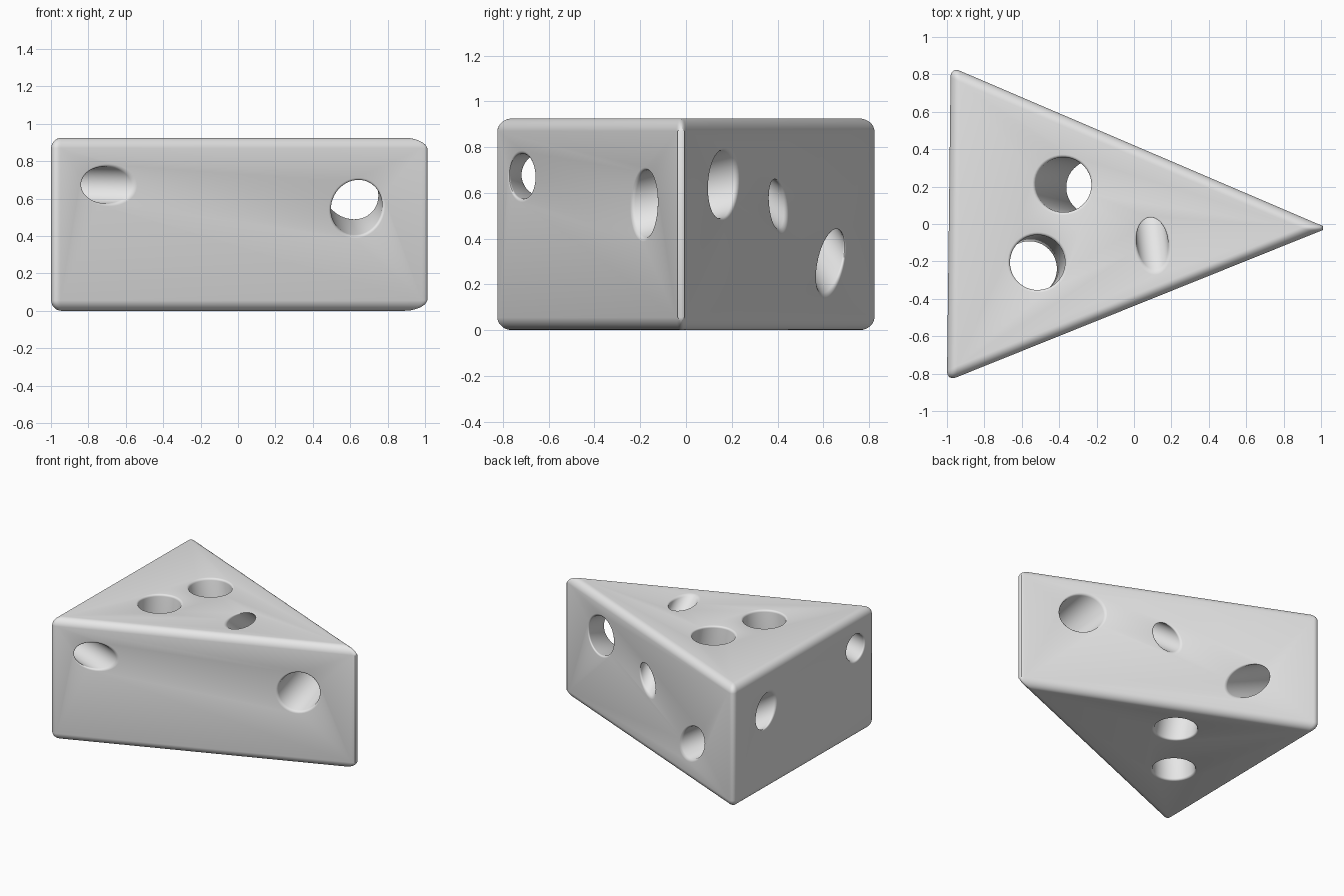
import bpy, bmesh, math
from mathutils import Vector

if "Cube" in bpy.data.objects:
    bpy.data.objects.remove(bpy.data.objects["Cube"])

HEIGHT = 0.925

# material
mat = bpy.data.materials.new("light_grey")
mat.diffuse_color = (0.8, 0.8, 0.8, 1)
mat.use_nodes = True
mat.node_tree.nodes["Principled BSDF"].inputs["Base Color"].default_value = mat.diffuse_color


def make_object(name, bm):
    bmesh.ops.recalc_face_normals(bm, faces=bm.faces)
    me = bpy.data.meshes.new(name)
    bm.to_mesh(me)
    bm.free()
    ob = bpy.data.objects.new(name, me)
    bpy.context.collection.objects.link(ob)
    return ob


# triangular wedge with rounded edges
bm = bmesh.new()
corners = [(-1.0, -0.84), (1.035, -0.022), (-0.98, 0.84)]
base = bm.faces.new([bm.verts.new((x, y, 0)) for x, y in corners])
top = bmesh.ops.extrude_face_region(bm, geom=[base])["geom"]
bmesh.ops.translate(bm, vec=(0, 0, HEIGHT),
                    verts=[v for v in top if isinstance(v, bmesh.types.BMVert)])
bmesh.ops.recalc_face_normals(bm, faces=bm.faces)
bmesh.ops.bevel(bm, geom=bm.edges[:], offset=0.055, offset_type='OFFSET',
                segments=8, profile=0.5, affect='EDGES', clamp_overlap=True)
wedge = make_object("cheese_wedge", bm)
wedge.data.materials.append(mat)

# round tunnels: entry point, exit point, radius
tunnels = [
    ((-0.38, 0.21, HEIGHT), (-0.21, 0.195, 0), 0.147),        # top to bottom
    ((-0.515, -0.205, HEIGHT), (-0.56, -0.24, 0), 0.147),     # top to bottom
    ((0.10, -0.115, HEIGHT), (0.04, 0.395, 0.55), 0.084),     # top to back
    ((0.635, -0.18, 0.55), (0.60, 0.16, 0.64), 0.142),        # front to back
    ((-0.695, -0.715, 0.672), (-1.0, -0.61, 0.68), 0.098),    # front to left
    ((-0.51, 0.625, 0.305), (-0.99, 0.44, 0.61), 0.108),      # back to left
]
bm = bmesh.new()
for a, b, r in tunnels:
    a, b = Vector(a), Vector(b)
    axis = b - a
    rot = axis.to_track_quat('Z', 'Y').to_matrix().to_4x4()
    rot.translation = (a + b) / 2
    bmesh.ops.create_cone(bm, cap_ends=True, segments=48, radius1=r, radius2=r,
                          depth=axis.length + 0.6, matrix=rot)
cutter = make_object("tunnel_cutter", bm)
cutter.hide_render = True

# cut the tunnels, then soften their rims
cut = wedge.modifiers.new("tunnels", 'BOOLEAN')
cut.operation = 'DIFFERENCE'
cut.solver = 'EXACT'
cut.object = cutter
rim = wedge.modifiers.new("rims", 'BEVEL')
rim.width = 0.015
rim.segments = 4
rim.limit_method = 'ANGLE'
rim.angle_limit = math.radians(30)
rim.use_clamp_overlap = False

# bake the result and smooth it
bpy.context.view_layer.update()
deps = bpy.context.evaluated_depsgraph_get()
baked = bpy.data.meshes.new_from_object(wedge.evaluated_get(deps))
wedge.modifiers.clear()
wedge.data = baked
bpy.data.objects.remove(cutter)
baked.materials.clear()
baked.materials.append(mat)
for p in baked.polygons:
    p.material_index = 0

bpy.ops.object.select_all(action='DESELECT')
wedge.select_set(True)
bpy.context.view_layer.objects.active = wedge
bpy.ops.object.shade_smooth_by_angle(angle=math.radians(40))
